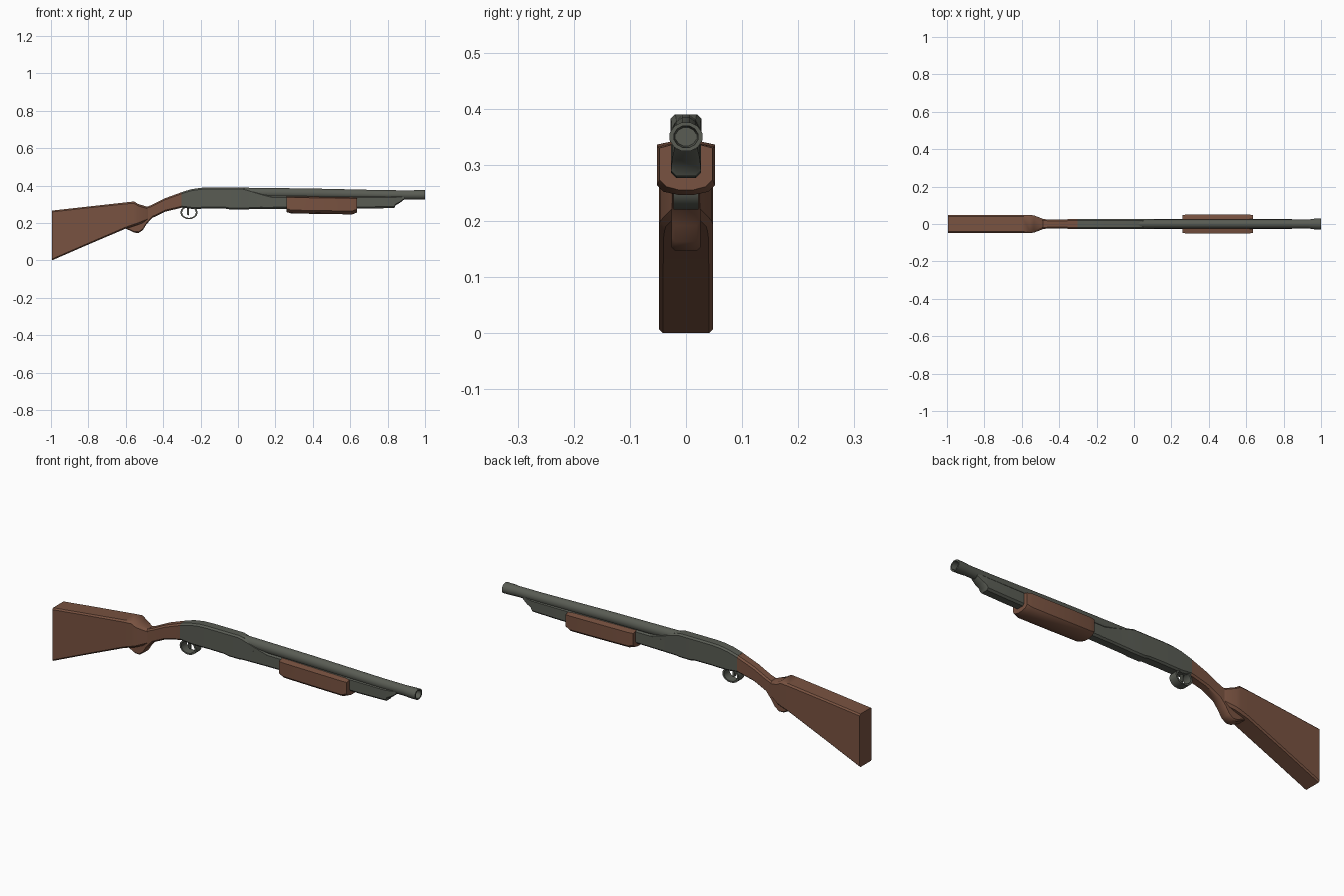
import bpy, bmesh, math

def material(name, rgb):
    m = bpy.data.materials.new(name)
    m.diffuse_color = (*rgb, 1)
    return m

WOOD = material("brown wood", (0.19, 0.085, 0.052))
STEEL = material("grey steel", (0.10, 0.107, 0.088))

def finish(name, bm, mat, angle=40):
    bmesh.ops.recalc_face_normals(bm, faces=bm.faces)
    me = bpy.data.meshes.new(name)
    bm.to_mesh(me)
    bm.free()
    me.materials.append(mat)
    me.shade_smooth()
    me.set_sharp_from_angle(angle=math.radians(angle))
    ob = bpy.data.objects.new(name, me)
    bpy.context.scene.collection.objects.link(ob)
    return ob

def bridge(bm, rings, caps=True, closed=False):
    n = len(rings[0])
    pairs = list(zip(rings, rings[1:]))
    if closed:
        pairs.append((rings[-1], rings[0]))
    for a, b in pairs:
        for i in range(n):
            j = (i + 1) % n
            bm.faces.new((a[i], a[j], b[j], b[i]))
    if caps and not closed:
        bm.faces.new(rings[0])
        bm.faces.new(rings[-1])

def loft(name, mat, stations, angle=40):
    """Chamfered box sections along x: (x, z bottom, z top, half width, chamfer)."""
    bm = bmesh.new()
    rings = []
    for x, lo, hi, w, c in stations:
        half = [(w - c, lo), (w, lo + c), (w, hi - c), (w - c, hi)]
        pts = half + [(-y, z) for y, z in reversed(half)]
        rings.append([bm.verts.new((x, y, z)) for y, z in pts])
    bridge(bm, rings)
    return finish(name, bm, mat, angle)

# Butt stock, narrowing into the wrist
loft("butt_stock", WOOD, [
    (-0.995, 0.0, 0.266, 0.048, 0.007), (-0.80, 0.085, 0.288, 0.048, 0.007),
    (-0.60, 0.17, 0.31, 0.048, 0.008), (-0.556, 0.183, 0.315, 0.048, 0.01),
    (-0.535, 0.19, 0.302, 0.046, 0.01), (-0.48, 0.212, 0.285, 0.025, 0.01)])

# Wrist with the rounded grip bulge
loft("grip", WOOD, [
    (-0.61, 0.175, 0.27, 0.026, 0.006), (-0.575, 0.158, 0.275, 0.026, 0.006),
    (-0.555, 0.148, 0.278, 0.026, 0.006), (-0.53, 0.147, 0.28, 0.026, 0.006),
    (-0.508, 0.163, 0.281, 0.026, 0.007), (-0.49, 0.192, 0.285, 0.026, 0.007),
    (-0.46, 0.226, 0.297, 0.025, 0.008), (-0.39, 0.26, 0.332, 0.025, 0.008),
    (-0.30, 0.282, 0.365, 0.026, 0.008)])

# Receiver, sloping forward under the barrel
loft("receiver", STEEL, [
    (-0.302, 0.282, 0.365, 0.0265, 0.008), (-0.25, 0.276, 0.38, 0.027, 0.008),
    (-0.20, 0.276, 0.388, 0.0275, 0.008), (-0.15, 0.277, 0.39, 0.0275, 0.008),
    (-0.06, 0.276, 0.39, 0.0275, 0.008), (-0.04, 0.271, 0.39, 0.0275, 0.008),
    (0.02, 0.271, 0.39, 0.0275, 0.008), (0.04, 0.273, 0.385, 0.026, 0.008),
    (0.14, 0.275, 0.355, 0.0265, 0.008), (0.24, 0.276, 0.33, 0.026, 0.008)])

# Magazine tube housing with stepped nose
loft("magazine_tube", STEEL, [
    (0.1, 0.275, 0.345, 0.0265, 0.009), (0.70, 0.277, 0.345, 0.0265, 0.009),
    (0.835, 0.28, 0.345, 0.0265, 0.009), (0.842, 0.294, 0.345, 0.0255, 0.008),
    (0.866, 0.308, 0.345, 0.024, 0.006), (0.89, 0.327, 0.345, 0.02, 0.004)])

# Barrel with flared muzzle and recessed bore
bm = bmesh.new()
rings = []
for x, zc, ry, rz in [(0.0, 0.362, 0.025, 0.028), (0.4, 0.358, 0.025, 0.027),
                      (0.80, 0.35, 0.025, 0.026), (0.93, 0.35, 0.024, 0.0255),
                      (0.96, 0.35, 0.029, 0.0265), (1.0, 0.35, 0.030, 0.0265),
                      (1.0, 0.35, 0.022, 0.020), (0.95, 0.35, 0.019, 0.017)]:
    ring = []
    for i in range(12):
        a = 2 * math.pi * (i + 0.5) / 12
        ring.append(bm.verts.new((x, ry * math.cos(a), zc + rz * math.sin(a))))
    rings.append(ring)
bridge(bm, rings)
finish("barrel", bm, STEEL)

# Pump fore-end, a broad trough with a shallow keel
bm = bmesh.new()
rings = []
for x, lo, hi, w in [(0.26, 0.258, 0.342, 0.047), (0.285, 0.251, 0.342, 0.052),
                     (0.45, 0.248, 0.34, 0.052), (0.61, 0.246, 0.338, 0.052),
                     (0.635, 0.255, 0.336, 0.047)]:
    half = [(0.012, lo), (w - 0.012, lo + 0.006), (w, lo + 0.018),
            (w, hi - 0.006), (0.024, hi)]
    pts = half + [(-y, z) for y, z in reversed(half)]
    rings.append([bm.verts.new((x, y, z)) for y, z in pts])
bridge(bm, rings)
finish("fore_end", bm, WOOD)

# Trigger guard: a wide looped strap
bm = bmesh.new()
rings = []
for i in range(16):
    a = 2 * math.pi * i / 16
    cx, cz = math.cos(a), math.sin(a)
    ring = []
    for r, y in [(1, -0.022), (1, 0.022), (0.8, 0.022), (0.8, -0.022)]:
        ring.append(bm.verts.new((-0.262 + 0.046 * r * cx, y, 0.256 + 0.036 * r * cz)))
    rings.append(ring)
bridge(bm, rings, closed=True)
finish("trigger_guard", bm, STEEL)

# Trigger
loft("trigger", STEEL, [
    (-0.272, 0.245, 0.285, 0.006, 0.002), (-0.262, 0.24, 0.285, 0.006, 0.002)])
